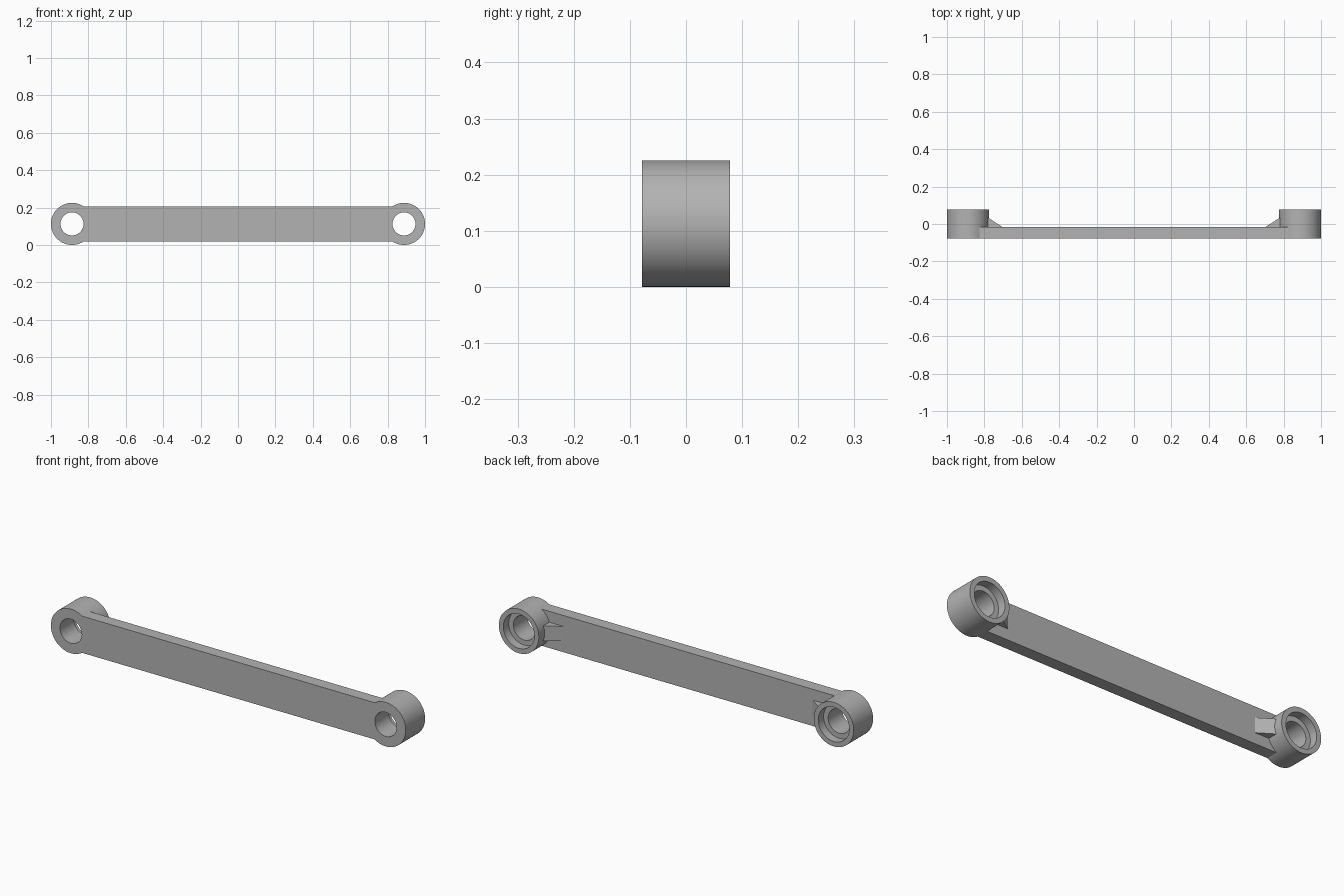
import bpy, bmesh
from math import pi
from mathutils import Matrix

R, HOLE, BORE = 0.1125, 0.0615, 0.0875   # boss, through hole, counterbore radii
CX, CZ = 1 - R, R                        # boss centre
FRONT, BACK, BAR_BACK = -0.078, 0.078, -0.016
BAR_HALF, RIB_HALF, BORE_DEPTH = 0.0935, 0.038, 0.043

grey = bpy.data.materials.new("grey_metal")
grey.use_nodes = True
COLOUR = (0.45, 0.45, 0.45, 1)
grey.diffuse_color = COLOUR
grey.node_tree.nodes["Principled BSDF"].inputs["Base Color"].default_value = COLOUR

cube = bpy.data.objects.get("Cube")
if cube:
    bpy.data.objects.remove(cube)


def finish(name, bm):
    bmesh.ops.recalc_face_normals(bm, faces=bm.faces)
    mesh = bpy.data.meshes.new(name)
    bm.to_mesh(mesh)
    bm.free()
    mesh.materials.append(grey)
    obj = bpy.data.objects.new(name, mesh)
    bpy.context.collection.objects.link(obj)
    return obj


def cylinder(name, x, radius, y0, y1):
    """Cylinder lying along y."""
    bm = bmesh.new()
    place = Matrix.Translation((x, (y0 + y1) / 2, CZ)) @ Matrix.Rotation(pi / 2, 4, 'X')
    bmesh.ops.create_cone(bm, cap_ends=True, segments=72, radius1=radius,
                          radius2=radius, depth=y1 - y0, matrix=place)
    return finish(name, bm)


def prism(name, outline, half):
    """Extrude an x-y outline along z, centred on the boss height."""
    bm = bmesh.new()
    face = bm.faces.new([bm.verts.new((x, y, CZ - half)) for x, y in outline])
    top = bmesh.ops.extrude_face_region(bm, geom=[face])["geom"]
    bmesh.ops.translate(bm, vec=(0, 0, 2 * half),
                        verts=[v for v in top if isinstance(v, bmesh.types.BMVert)])
    return finish(name, bm)


# Flat bar
link = prism("link_arm", [(-CX, FRONT), (CX, FRONT), (CX, BAR_BACK), (-CX, BAR_BACK)], BAR_HALF)

# Bosses and ribs are joined first, then the stepped holes are cut
joined, cutters = [], []
for side, s in (("left", 1), ("right", -1)):
    x = s * CX
    joined.append(cylinder(side + "_boss", x, R, FRONT, BACK))
    rib = [(s * 0.703, BAR_BACK), (s * 0.703, -0.03), (s * 0.795, -0.03),
           (s * 0.795, 0.034), (s * 0.78, 0.034)]
    joined.append(prism(side + "_rib", rib, RIB_HALF))
    cutters.append(cylinder(side + "_hole_cutter", x, HOLE, FRONT - 0.1, BACK + 0.1))
    cutters.append(cylinder(side + "_bore_cutter", x, BORE, BACK - BORE_DEPTH, BACK + 0.1))

for operation, parts in (('UNION', joined), ('DIFFERENCE', cutters)):
    for part in parts:
        mod = link.modifiers.new(part.name, 'BOOLEAN')
        mod.operation, mod.solver, mod.object = operation, 'EXACT', part

# Bake the booleans and remove the helpers
bpy.context.view_layer.update()
baked = bpy.data.meshes.new_from_object(link.evaluated_get(bpy.context.evaluated_depsgraph_get()))
link.modifiers.clear()
link.data = baked
for part in joined + cutters:
    bpy.data.objects.remove(part)

# Merge coplanar faces, then smooth the round walls
bm = bmesh.new()
bm.from_mesh(baked)
bmesh.ops.remove_doubles(bm, verts=bm.verts, dist=0.0001)
bmesh.ops.dissolve_limit(bm, angle_limit=0.01, verts=bm.verts, edges=bm.edges)
bm.to_mesh(baked)
bm.free()
for obj in bpy.context.selected_objects:
    obj.select_set(False)
link.select_set(True)
bpy.context.view_layer.objects.active = link
bpy.ops.object.shade_smooth_by_angle(angle=pi / 6)
